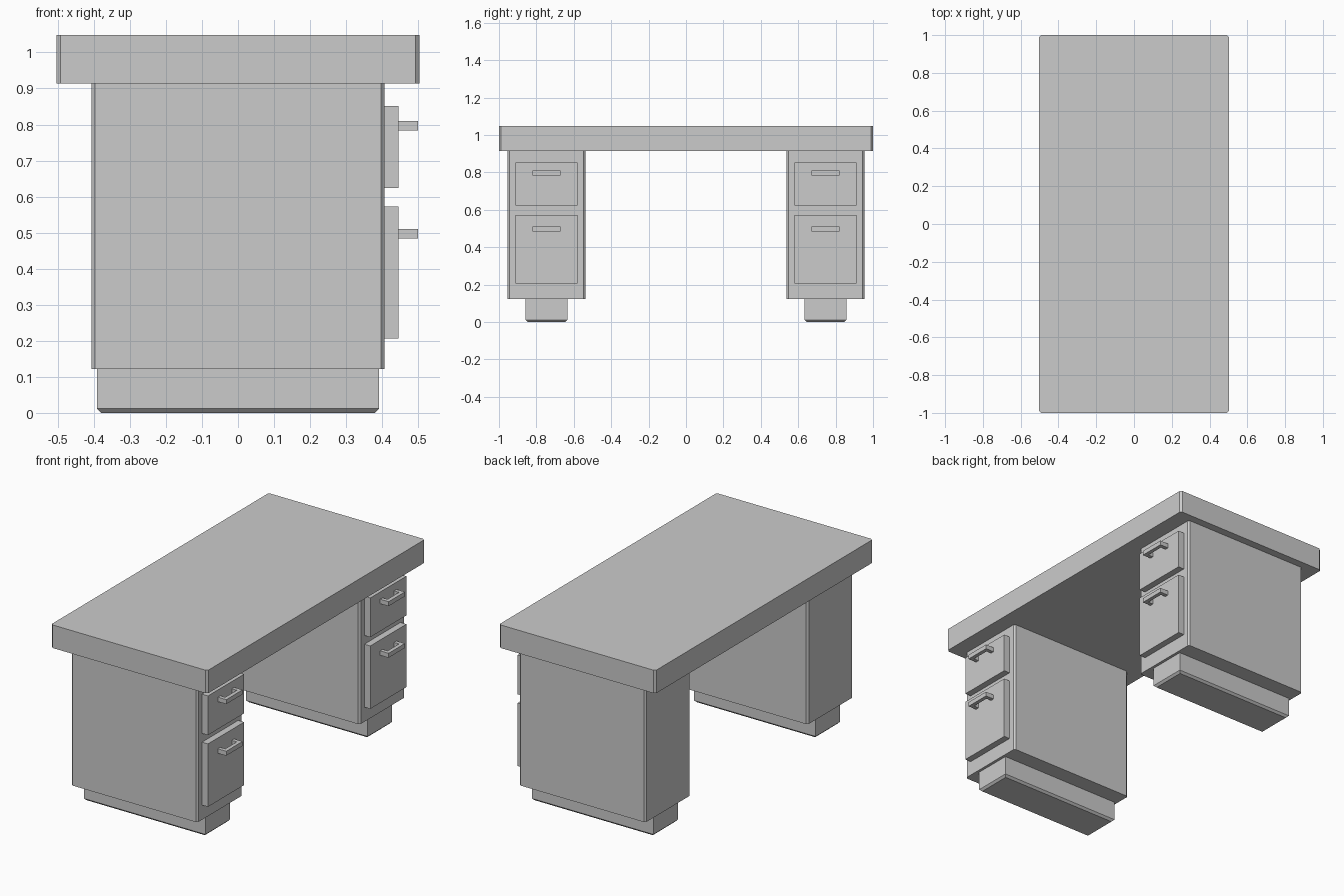
import bpy, bmesh

if "Cube" in bpy.data.objects:
    bpy.data.objects.remove(bpy.data.objects["Cube"])


def finish(name, bm):
    bmesh.ops.recalc_face_normals(bm, faces=bm.faces)
    mesh = bpy.data.meshes.new(name)
    bm.to_mesh(mesh)
    bm.free()
    obj = bpy.data.objects.new(name, mesh)
    bpy.context.collection.objects.link(obj)
    return obj


def box(name, x, y, z, bevel=0.0, pick=None):
    """Box from (min, max) ranges; edges accepted by pick get a flat chamfer."""
    bm = bmesh.new()
    bmesh.ops.create_cube(bm, size=1)
    for v in bm.verts:
        v.co = [(r[0] + r[1]) / 2 + c * (r[1] - r[0]) for c, r in zip(v.co, (x, y, z))]
    if bevel:
        edges = [e for e in bm.edges if pick(e.verts[0].co, e.verts[1].co)]
        bmesh.ops.bevel(bm, geom=edges, offset=bevel, segments=1,
                        profile=0.5, affect='EDGES')
    return finish(name, bm)


def handle(name, x0, x1, yc, half, z0, z1, t):
    """U-shaped pull: a flat profile extruded upwards."""
    a, b = yc - half, yc + half
    profile = [(x0, a), (x1, a), (x1, b), (x0, b),
               (x0, b - t), (x1 - t, b - t), (x1 - t, a + t), (x0, a + t)]
    bm = bmesh.new()
    face = bm.faces.new([bm.verts.new((px, py, z0)) for px, py in profile])
    ext = bmesh.ops.extrude_face_region(bm, geom=[face])
    for g in ext['geom']:
        if isinstance(g, bmesh.types.BMVert):
            g.co.z = z1
    return finish(name, bm)


def vertical(a, b):
    return abs(a.z - b.z) > 0.01


def bottom(a, b):
    return max(a.z, b.z) < 0.01


# Table top with chamfered corners
box("table_top", (-0.503, 0.503), (-1, 1), (0.914, 1.048), 0.011, vertical)

# Two pedestals, one at each end
for side, s in (("near", -1), ("far", 1)):
    yc = 0.7455 * s

    def span(half):
        return (yc - half, yc + half)

    box(f"{side}_cabinet", (-0.407, 0.407), span(0.2085), (0.122, 0.914), 0.01, vertical)
    box(f"{side}_plinth", (-0.391, 0.391), span(0.1125), (0, 0.122), 0.012, bottom)

    # Drawer fronts and pulls
    for level, z0, z1, h0, h1 in (("upper", 0.624, 0.852, 0.784, 0.81),
                                  ("lower", 0.207, 0.573, 0.484, 0.51)):
        box(f"{side}_{level}_drawer", (0.407, 0.445), span(0.166), (z0, z1))
        handle(f"{side}_{level}_handle", 0.445, 0.499, yc, 0.075, h0, h1, 0.022)
